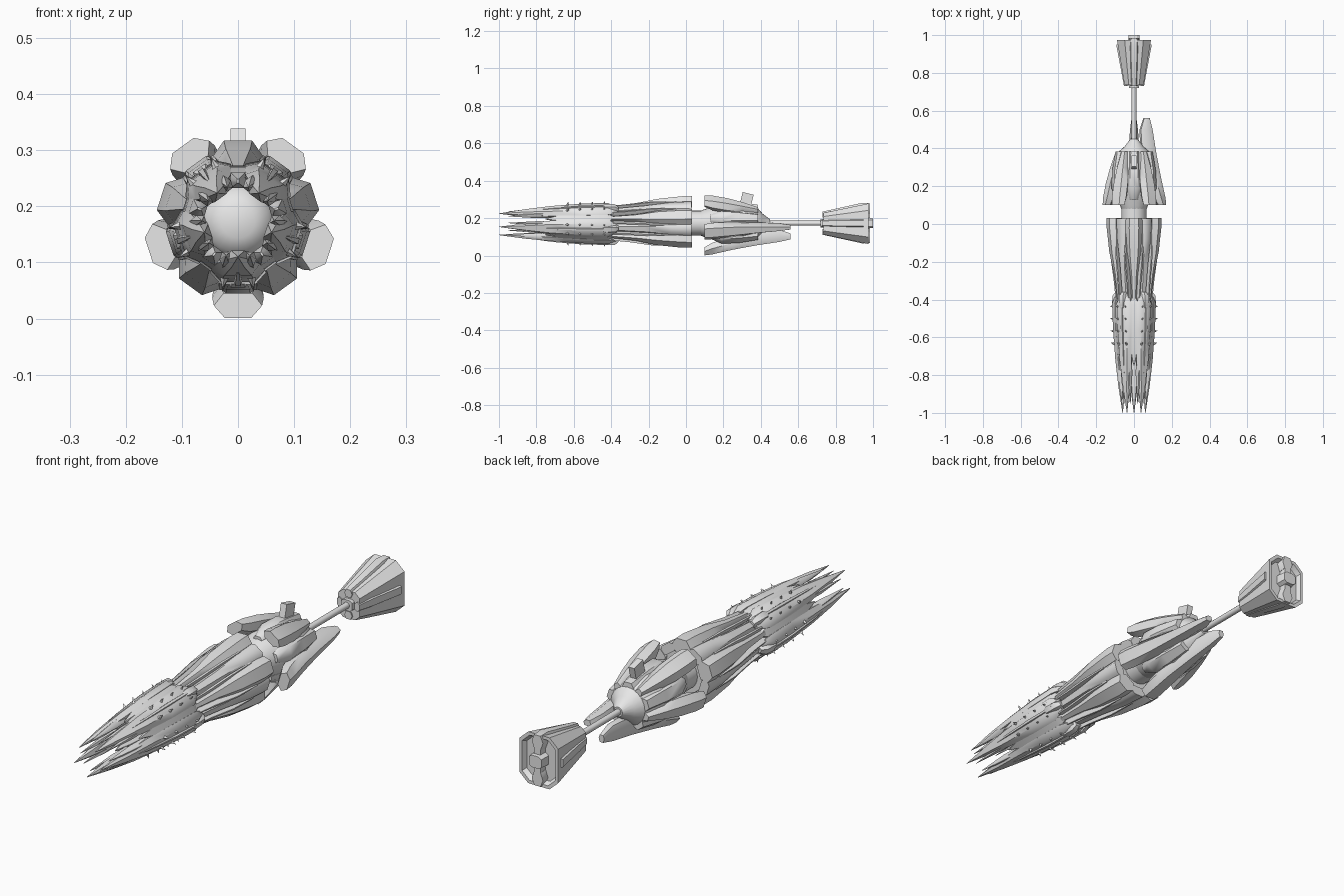
import bpy, bmesh, math
from mathutils import Vector, Matrix

if "Cube" in bpy.data.objects:
    bpy.data.objects.remove(bpy.data.objects["Cube"])

AXIS_Z = 0.173
A = [54 + 72 * k for k in range(5)]   # directions of claws and rear petals
B = [18 + 72 * k for k in range(5)]   # directions of hull petals

hull_mat = bpy.data.materials.new("light_grey")
hull_mat.diffuse_color = (0.8, 0.8, 0.8, 1)
hull_mat.use_nodes = True
hull_mat.node_tree.nodes["Principled BSDF"].inputs["Base Color"].default_value = hull_mat.diffuse_color


def finish(name, bm, smooth=30):
    bmesh.ops.recalc_face_normals(bm, faces=bm.faces)
    me = bpy.data.meshes.new(name)
    bm.to_mesh(me)
    bm.free()
    me.materials.append(hull_mat)
    ob = bpy.data.objects.new(name, me)
    bpy.context.collection.objects.link(ob)
    bpy.context.view_layer.objects.active = ob
    ob.select_set(True)
    bpy.ops.object.shade_smooth_by_angle(angle=math.radians(smooth))
    ob.select_set(False)
    return ob


def loft(bm, rings):
    """Skin a list of equal-length point rings and cap both ends."""
    vs = [[bm.verts.new(p) for p in r] for r in rings]
    n = len(vs[0])
    for a, b in zip(vs, vs[1:]):
        for i in range(n):
            bm.faces.new((a[i], a[(i + 1) % n], b[(i + 1) % n], b[i]))
    bm.faces.new(vs[0])
    bm.faces.new(vs[-1][::-1])


def place(angle, t, y, r):
    """Tangent offset t and radius r around the long axis."""
    a = math.radians(angle)
    return Vector((r * math.cos(a) - t * math.sin(a), y,
                   AXIS_Z + r * math.sin(a) + t * math.cos(a)))


def panels(name, angles, stations, flat=0.55, shift=0.0, smooth=50):
    """Hexagonal armour plates; stations are (y, half width, inner r, outer r)."""
    for i, ang in enumerate(angles):
        bm = bmesh.new()
        rings = []
        for y, w, ri, ro in stations:
            rm = ri + (ro - ri) * 0.5
            pts = [(-w, rm), (-w * flat, ro), (w * flat, ro),
                   (w, rm), (w * .6, ri), (-w * .6, ri)]
            rings.append([place(ang, t + shift, y, r) for t, r in pts])
        loft(bm, rings)
        finish(f"{name}_{i + 1}", bm, smooth)


def lathe(name, profile, sides, turn=0.0):
    bm = bmesh.new()
    loft(bm, [[place(turn + 360 * k / sides, 0, y, r) for k in range(sides)]
              for y, r in profile])
    finish(name, bm, 40)


# Inner bodies
lathe("front_core", [(-.475, .03), (-.46, .055), (-.43, .07), (-.36, .07), (-.25, .087),
                     (-.12, .108), (-.02, .120), (.02, .117)], 20)
lathe("neck", [(0, .067), (.11, .067)], 24)
lathe("rear_core", [(.08, .067), (.10, .075), (.16, .093), (.22, .112), (.30, .108),
                    (.38, .085), (.41, .05), (.45, .02)], 20)
lathe("tail_rod", [(.38, .013), (.76, .013)], 12)

# Front hull armour
panels("hull_petal", B, [(.032, .043, .085, .144), (-.02, .046, .085, .144),
                         (-.15, .040, .075, .130), (-.27, .022, .065, .107),
                         (-.42, .012, .06, .09)])
panels("hull_plate", A, [(.03, .04, .09, .128), (-.08, .038, .08, .122),
                         (-.22, .026, .065, .105), (-.42, .018, .05, .085)])
for s in (-1, 1):
    panels("hull_rib", A, [(-.05, .005, .09, .122), (-.18, .007, .08, .119),
                           (-.3, .007, .06, .102), (-.42, .004, .05, .09)], shift=s * .03)

# Front claws with a long middle tip and shorter side tips
panels("claw", A, [(-.37, .026, .075, .095), (-.42, .050, .07, .112), (-.56, .048, .066, .107),
                   (-.72, .039, .055, .096), (-.86, .020, .052, .083),
                   (-1.0, .001, .062, .064)], flat=.62)
for s in (-1, 1):
    panels("claw_side_tip", A, [(-.70, .012, .056, .086), (-.80, .012, .054, .08),
                                (-.95, .001, .06, .062)], shift=s * .021)
panels("claw_ridge", A, [(-.40, .008, .09, .117), (-.55, .009, .09, .114),
                         (-.72, .006, .08, .1), (-.80, .002, .07, .088)])
panels("claw_collar", A, [(-.36, .014, .07, .1), (-.38, .022, .068, .116),
                          (-.43, .024, .068, .118), (-.45, .016, .07, .11)])
panels("filler_plate", B, [(-.39, .014, .06, .088), (-.43, .034, .06, .1), (-.58, .030, .06, .096),
                           (-.68, .020, .06, .088), (-.75, .002, .068, .076)], flat=.7)

# Small spikes along the claws
bm = bmesh.new()
for ang in A:
    for s in (-1, 1):
        for k in range(4):
            y = -.44 - .065 * k
            tip = place(ang, s * .028, y + .006, .126 - .002 * k)
            base = [place(ang, s * .024 + .008 * math.cos(q), y + .010 * math.sin(q), .1)
                    for q in (0, math.pi / 2, math.pi, 1.5 * math.pi)]
            b = [bm.verts.new(p) for p in base]
            t = bm.verts.new(tip)
            for i in range(4):
                bm.faces.new((b[i], b[(i + 1) % 4], t))
            bm.faces.new(b[::-1])
finish("claw_spikes", bm, 10)

# Rear petals: two reach back as long fins, three stay short
panels("rear_fin", [270, -18], [(.10, .043, .128, .172), (.14, .046, .105, .167),
                                (.25, .042, .07, .142), (.38, .030, .04, .118),
                                (.50, .021, .035, .1), (.56, .013, .055, .086)])
panels("rear_petal", [54, 126, 198], [(.10, .043, .126, .167), (.14, .046, .105, .164),
                                      (.22, .044, .085, .148), (.30, .034, .07, .126),
                                      (.385, .018, .05, .098)])
panels("rear_plate", B, [(.13, .02, .07, .095), (.19, .04, .07, .119), (.28, .040, .06, .115),
                         (.385, .03, .04, .098)])

# Leaning block on the back
bm = bmesh.new()
bmesh.ops.create_cube(bm, size=1, matrix=Matrix.Translation((0, .323, .293))
                      @ Matrix.Rotation(math.radians(-14), 4, 'X')
                      @ Matrix.Diagonal((.027, .06, .08, 1)))
finish("back_block", bm, 10)

# Flared tail: eight-sided body with raised strips and a recessed end
OCT = [(1, .66), (.55, 1), (-.55, 1), (-1, .66), (-1, -.66), (-.55, -1), (.55, -1), (1, -.66)]
bm = bmesh.new()
loft(bm, [[Vector((x * hx, y, AXIS_Z - .003 + z * hz)) for x, z in OCT]
          for y, hx, hz in [(.735, .05, .058), (.80, .061, .072), (.975, .09, .108),
                            (.975, .078, .095), (.955, .07, .085)]])
finish("tail_body", bm, 40)
panels("tail_strip", [90, 270], [(.73, .018, .03, .062), (.80, .024, .03, .077),
                                 (.94, .030, .04, .108), (.985, .026, .05, .106)])
panels("tail_side_strip", [0, 180], [(.73, .02, .03, .053), (.80, .027, .03, .066),
                                     (.95, .028, .04, .094)])
bm = bmesh.new()
for y0, y1, hx, hz in [(.72, 1.0, .032, .028), (.93, .985, .016, .09)]:
    loft(bm, [[Vector((x * hx * f, y, AXIS_Z + z * hz * f)) for x, z in OCT]
              for y, f in ((y0, .8), (y1 - .03, 1), (y1, .9))])
finish("tail_hub", bm, 25)
